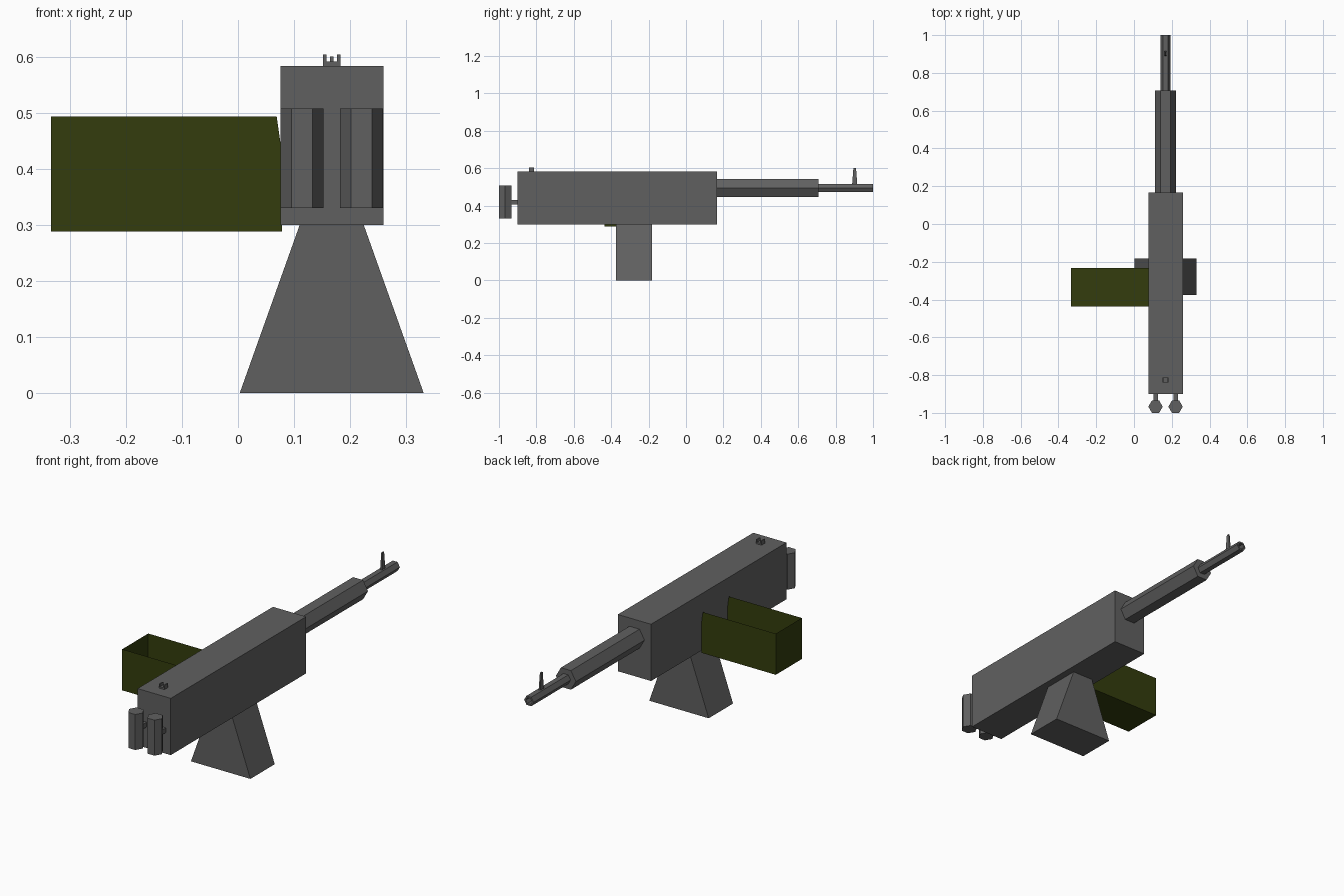
import bpy
import bmesh
from math import cos, sin, pi
from mathutils import Vector

if "Cube" in bpy.data.objects:
    bpy.data.objects.remove(bpy.data.objects["Cube"])

CX = 0.167   # centre line of the gun


def material(name, rgb):
    m = bpy.data.materials.new(name)
    m.diffuse_color = (*rgb, 1)
    m.use_nodes = True
    m.node_tree.nodes["Principled BSDF"].inputs["Base Color"].default_value = m.diffuse_color
    return m


gunmetal = material("dark_grey", (0.118, 0.118, 0.118))
olive = material("olive", (0.033, 0.046, 0.004))


def finish(name, bm, mat=gunmetal):
    bmesh.ops.recalc_face_normals(bm, faces=bm.faces)
    me = bpy.data.meshes.new(name)
    bm.to_mesh(me)
    bm.free()
    ob = bpy.data.objects.new(name, me)
    bpy.context.collection.objects.link(ob)
    me.materials.append(mat)
    return ob


def loft(bm, start, end):
    """Closed solid between two matching polygons; returns the end face."""
    a = [bm.verts.new(p) for p in start]
    b = [bm.verts.new(p) for p in end]
    n = len(a)
    bm.faces.new(a)
    for i in range(n):
        bm.faces.new((a[i], a[(i + 1) % n], b[(i + 1) % n], b[i]))
    return bm.faces.new(b)


def rect(x, y, z, hx, hy):
    return [(x - hx, y - hy, z), (x + hx, y - hy, z),
            (x + hx, y + hy, z), (x - hx, y + hy, z)]


def box(name, x, y, z):
    bm = bmesh.new()
    c = ((x[0] + x[1]) / 2, (y[0] + y[1]) / 2)
    h = ((x[1] - x[0]) / 2, (y[1] - y[0]) / 2)
    loft(bm, rect(*c, z[0], *h), rect(*c, z[1], *h))
    return finish(name, bm)


def hexagon(r):
    return [(r * cos(i * pi / 3), r * sin(i * pi / 3)) for i in range(6)]


def hex_tube(name, r, y0, y1, z, bore=None):
    bm = bmesh.new()
    end = loft(bm, [(CX + u, y0, z + v) for u, v in hexagon(r)],
               [(CX + u, y1, z + v) for u, v in hexagon(r)])
    bmesh.ops.recalc_face_normals(bm, faces=bm.faces)
    if bore:
        # hollow muzzle
        bmesh.ops.inset_region(bm, faces=[end], thickness=bore)
        ext = bmesh.ops.extrude_discrete_faces(bm, faces=[end])["faces"][0]
        bmesh.ops.translate(bm, verts=ext.verts, vec=Vector((0, -0.05, 0)))
    return finish(name, bm)


# Receiver and barrel
box("receiver", (0.076, 0.259), (-0.9, 0.167), (0.3, 0.583))
hex_tube("barrel_jacket", 0.055, 0.165, 0.708, 0.494)
hex_tube("barrel", 0.026, 0.70, 1.0, 0.494, bore=0.009)

# Pedestal, tapering upward in width only
bm = bmesh.new()
loft(bm, rect(CX, -0.279, 0, 0.164, 0.096), rect(CX, -0.279, 0.3, 0.057, 0.096))
finish("pedestal", bm)

# Front sight post
bm = bmesh.new()
loft(bm, rect(CX, 0.902, 0.51, 0.005, 0.014), rect(CX, 0.902, 0.6, 0.003, 0.007))
finish("front_sight", bm)

# Notched rear sight
profile = [(-0.0155, 0.58), (0.0155, 0.58), (0.0155, 0.604), (0.0095, 0.604),
           (0.0095, 0.591), (-0.0095, 0.591), (-0.0095, 0.604), (-0.0155, 0.604)]
bm = bmesh.new()
loft(bm, [(CX + u, -0.84, z) for u, z in profile],
     [(CX + u, -0.812, z) for u, z in profile])
finish("rear_sight", bm)

# Twin grips with their mounting stubs
for side, s in (("left", -1), ("right", 1)):
    gx = CX + s * 0.053
    bm = bmesh.new()
    loft(bm, [(gx + u, -0.967 + v, 0.33) for u, v in hexagon(0.038)],
         [(gx + u, -0.967 + v, 0.507) for u, v in hexagon(0.038)])
    finish(side + "_grip", bm)
    box(side + "_grip_stub", (gx - 0.012, gx + 0.012), (-0.94, -0.895), (0.405, 0.429))

# Ammunition box: thin sheet, open on top and towards the receiver
wall = [(-0.333, 0.493), (-0.333, 0.288), (0.078, 0.288), (0.078, 0.43), (0.069, 0.493)]
bm = bmesh.new()
f = [bm.verts.new((x, -0.437, z)) for x, z in wall]
b = [bm.verts.new((x, -0.232, z)) for x, z in wall]
bm.faces.new(f)
bm.faces.new(b[::-1])
for i in (0, 1):
    bm.faces.new((f[i], b[i], b[i + 1], f[i + 1]))
finish("ammo_box", bm, olive)
